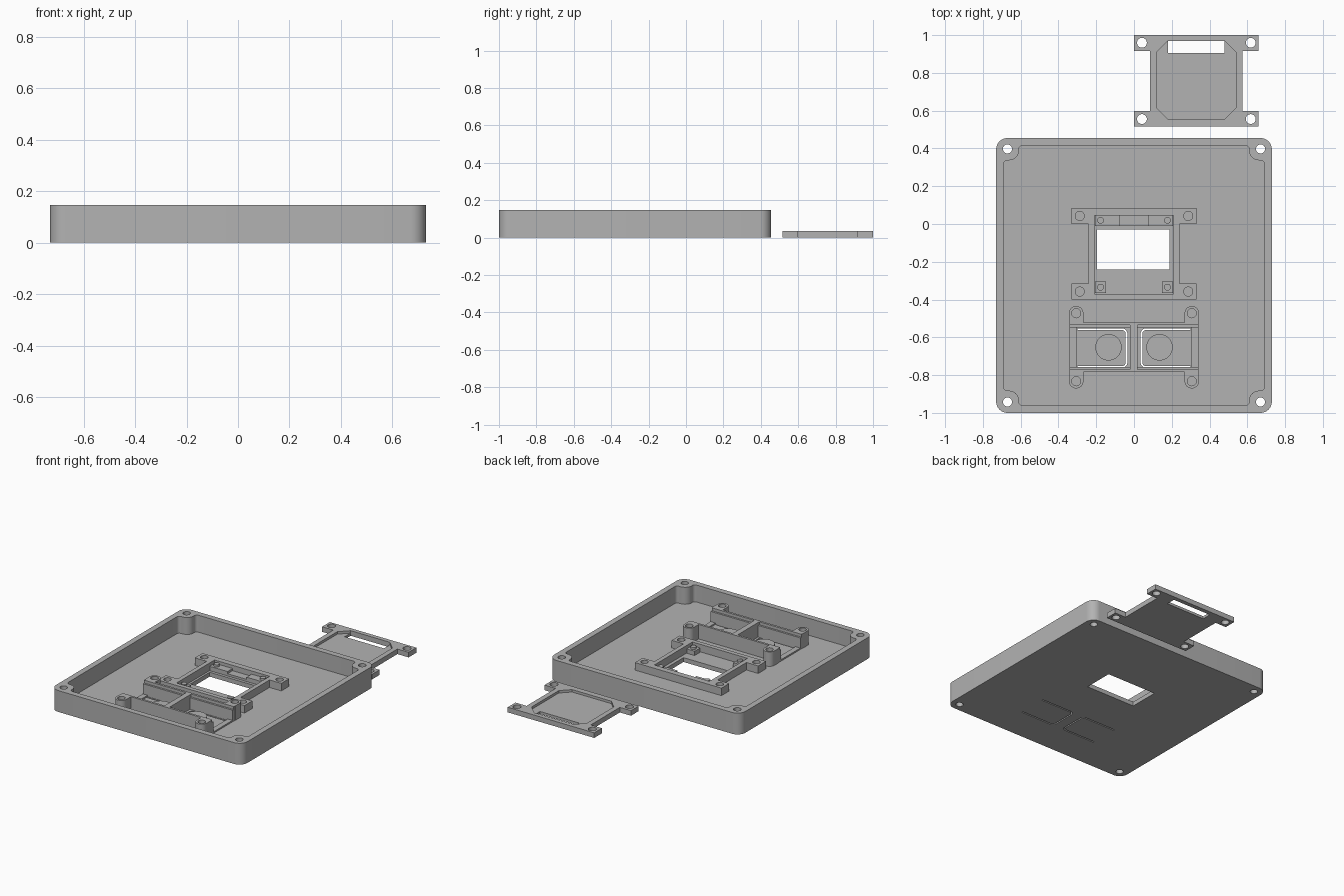
import bpy, bmesh, math
from mathutils import Vector

cube = bpy.data.objects.get("Cube")
if cube:
    bpy.data.objects.remove(cube, do_unlink=True)

grey = bpy.data.materials.new("plain grey")
grey.use_nodes = True
GREY = (0.45, 0.45, 0.45, 1)
grey.diffuse_color = GREY
grey.node_tree.nodes["Principled BSDF"].inputs["Base Color"].default_value = GREY


def fillet(points, radii, steps=8):
    """Round the right-angled corners of a closed outline."""
    out = []
    for i, p in enumerate(points):
        p, r = Vector(p), radii[i % len(radii)]
        if r == 0:
            out.append(p)
            continue
        u = (Vector(points[i - 1]) - p).normalized()
        v = (Vector(points[(i + 1) % len(points)]) - p).normalized()
        c = p + (u + v) * r
        for k in range(steps + 1):
            t = math.pi / 2 * k / steps
            out.append(c - v * r * math.cos(t) - u * r * math.sin(t))
    return out


def rect(x0, x1, y0, y1, r=0):
    return fillet([(x0, y0), (x1, y0), (x1, y1), (x0, y1)], [r])


def circle(x, y, r, n=32):
    return [(x + r * math.cos(2 * math.pi * i / n),
             y + r * math.sin(2 * math.pi * i / n)) for i in range(n)]


def corners(cx, cy, dx, dy):
    return [(cx + sx * dx, cy + sy * dy) for sx in (-1, 1) for sy in (-1, 1)]


def h_shape(cx, cy, bar, waist, half, inner):
    """Two end bars joined by a narrower middle."""
    quarter = [(bar, half), (bar, inner), (waist, inner)]
    right = quarter + [(x, -y) for x, y in reversed(quarter)]
    return [(cx + x, cy + y) for x, y in right] + \
           [(cx - x, cy + y) for x, y in reversed(right)]


def plate(name, z0, z1, *outlines):
    """Extrude an outline; the outlines inside it become holes."""
    curve = bpy.data.curves.new(name, "CURVE")
    curve.dimensions, curve.fill_mode = "2D", "BOTH"
    curve.extrude = (z1 - z0) / 2
    for pts in outlines:
        s = curve.splines.new("POLY")
        s.points.add(len(pts) - 1)
        for sp, p in zip(s.points, pts):
            sp.co = (p[0], p[1], 0, 1)
        s.use_cyclic_u = True
    temp = bpy.data.objects.new(name + " outline", curve)
    bpy.context.collection.objects.link(temp)
    deps = bpy.context.evaluated_depsgraph_get()
    mesh = bpy.data.meshes.new_from_object(temp.evaluated_get(deps))
    bpy.data.objects.remove(temp, do_unlink=True)
    bm = bmesh.new()
    bm.from_mesh(mesh)
    bmesh.ops.remove_doubles(bm, verts=bm.verts, dist=1e-5)
    bmesh.ops.recalc_face_normals(bm, faces=bm.faces)
    bmesh.ops.translate(bm, verts=bm.verts, vec=(0, 0, (z0 + z1) / 2))
    bm.to_mesh(mesh)
    bm.free()
    mesh.materials.clear()
    mesh.materials.append(grey)
    obj = bpy.data.objects.new(name, mesh)
    bpy.context.collection.objects.link(obj)
    bpy.ops.object.select_all(action="DESELECT")
    obj.select_set(True)
    bpy.context.view_layer.objects.active = obj
    bpy.ops.object.shade_smooth_by_angle(angle=math.radians(30))
    return obj


FLOOR, RIM, HOLDER = 0.03, 0.147, 0.13
TRAY_Y = -0.2725

# Tray: floor with window, flexible button slits and screw holes
outer = rect(-0.73, 0.73, -1, 0.455, 0.06)
screws = [circle(x, y, 0.024) for x, y in corners(0, TRAY_Y, 0.67, 0.67)]
window = rect(-0.195, 0.187, -0.24, -0.03)


def button_slit(side):
    """Thin U-shaped cut, closed towards the middle."""
    lo, hi, w, tip, end = -0.762, -0.552, 0.009, 0.035, 0.3
    pts = [(end, lo), (tip, lo), (tip, hi), (end, hi),
           (end, hi - w), (tip + w, hi - w), (tip + w, lo + w), (end, lo + w)]
    pts = fillet(pts, [0, 0.03, 0.03, 0, 0, 0.021, 0.021, 0])
    return [(side * x, y) for x, y in pts]


plate("tray_floor", 0, FLOOR, outer, window, button_slit(-1), button_slit(1), *screws)

# Tray: surrounding wall with a rounded screw boss in each corner
q = fillet([(0.8, 0), (0.69, 0), (0.69, 0.61), (0.61, 0.61), (0.61, 0.6875), (0, 0.6875)],
           [0, 0, 0.02, 0.05, 0.02, 0])[2:-1]
half = [(x, -y) for x, y in reversed(q)] + [(x, y) for x, y in q]
cavity = [(x, y + TRAY_Y) for x, y in half] + \
         [(-x, y + TRAY_Y) for x, y in reversed(half)]
plate("tray_wall", FLOOR, RIM, outer, cavity, *screws)

# Screen bracket around the window
BY = -0.1575
plate("screen_bracket", FLOOR, 0.082,
      h_shape(0, BY, 0.33, 0.24, 0.2425, 0.158), rect(-0.21, 0.21, -0.37, 0.045),
      *[circle(x, y, 0.024) for x, y in corners(0, BY, 0.287, 0.2)])
for i, (x, y) in enumerate(corners(0, BY, 0.177, 0.177)):
    plate(f"screen_post_{i + 1}", FLOOR, 0.06,
          rect(x - 0.03, x + 0.03, y - 0.03, y + 0.03))
    plate(f"screen_peg_{i + 1}", 0.06, 0.075, circle(x, y, 0.018, 16))
for side in (-1, 1):
    x0, x1 = sorted((side * 0.073, side * 0.147))
    plate("screen_ledge", FLOOR, 0.06, rect(x0, x1, -0.01, 0.045))
plate("screen_ledge_notch", FLOOR, 0.045, rect(-0.073, 0.073, -0.01, 0.045))

# Button holder: two long walls, inner steps, divider and low end lips
HY = -0.6525
for side, name in ((-1, "front"), (1, "back")):
    def strip(part, x, near, far, top):
        y0, y1 = sorted((HY + side * near, HY + side * far))
        plate(f"holder_{name}_{part}", FLOOR, top, rect(-x, x, y0, y1))
    strip("wall", 0.342, 0.117, 0.132, HOLDER)
    strip("step", 0.342, 0.104, 0.117, 0.11)
    # Screw lugs outside the wall
    for sx in (-1, 1):
        x = sx * 0.306
        y0, y1 = HY + side * 0.132, HY + side * 0.218
        lug = fillet([(x - 0.038, y0), (x + 0.038, y0), (x + 0.038, y1), (x - 0.038, y1)],
                     [0, 0, 0.0379, 0.0379])
        plate(f"holder_{name}_lug", FLOOR, HOLDER, lug,
              circle(x, HY + side * 0.18, 0.024))
plate("holder_divider", FLOOR, HOLDER, rect(-0.02, 0.018, HY - 0.117, HY + 0.117))
for side in (-1, 1):
    x0, x1 = sorted((side * 0.305, side * 0.342))
    plate("holder_end_lip", FLOOR, 0.04, rect(x0, x1, HY - 0.104, HY + 0.104))
    plate("button_pad", FLOOR, 0.055, circle(side * 0.135, HY, 0.07))

# Separate cover plate with shallow chamfered recess and cable slot
CX, CY = 0.33, 0.7575
cover = h_shape(CX, CY, 0.33, 0.245, 0.2425, 0.158)
cover_holes = [circle(x, y, 0.026) for x, y in corners(CX, CY, 0.288, 0.202)]
recess = [(0.18, 0.97), (0.48, 0.97), (0.54, 0.91), (0.54, 0.615),
          (0.48, 0.555), (0.18, 0.555), (0.12, 0.615), (0.12, 0.91)]
plate("cover_base", 0, 0.018, cover, rect(0.18, 0.48, 0.905, 0.97), *cover_holes)
plate("cover_rim", 0.018, 0.035, cover, recess, *cover_holes)
